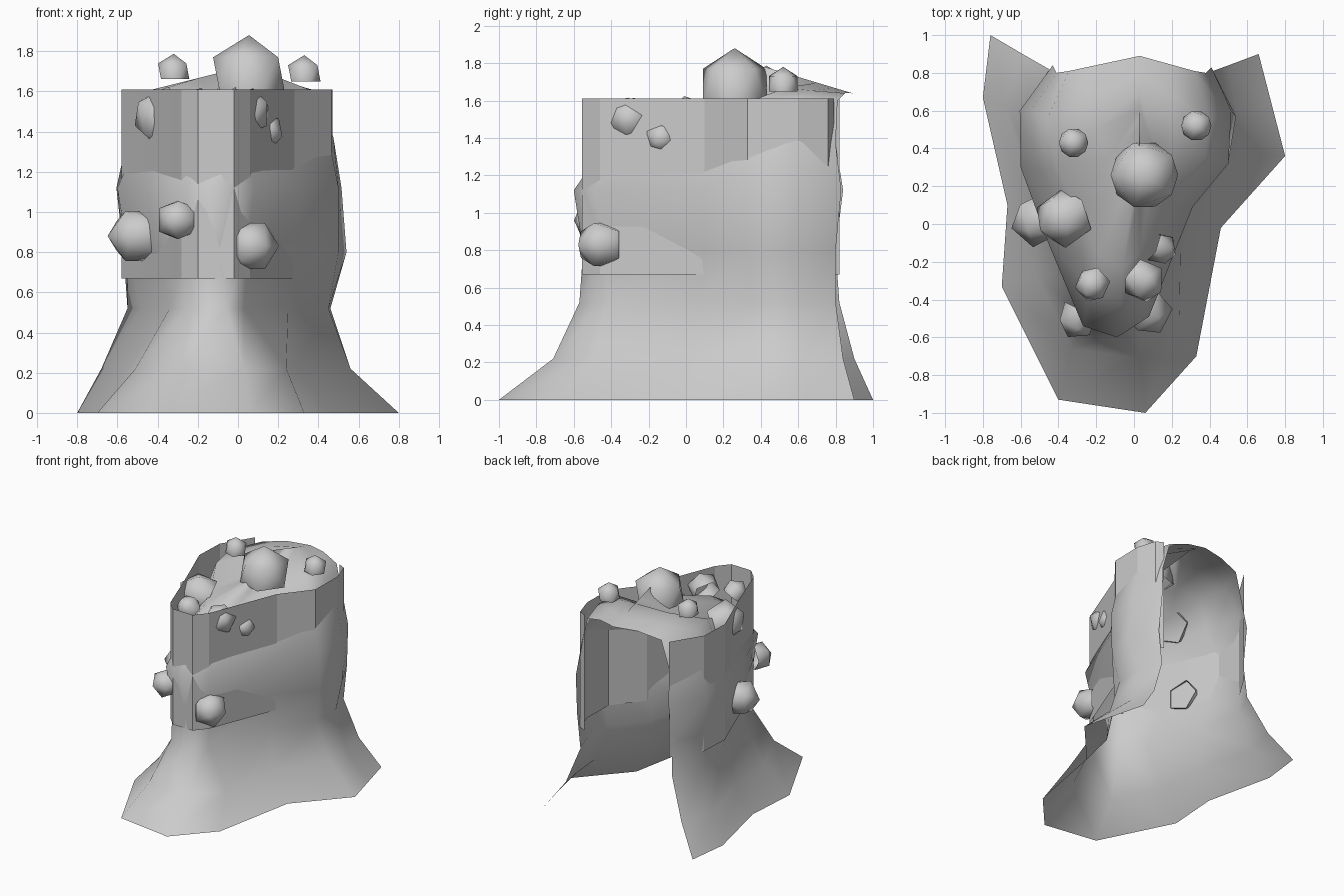
import bpy
import bmesh
from mathutils import Vector

if "Cube" in bpy.data.objects:
    bpy.data.objects.remove(bpy.data.objects["Cube"])


def finish(name, bm, angle):
    """Turn a bmesh into a smooth-shaded object."""
    me = bpy.data.meshes.new(name)
    bm.to_mesh(me)
    bm.free()
    ob = bpy.data.objects.new(name, me)
    bpy.context.collection.objects.link(ob)
    bpy.ops.object.select_all(action='DESELECT')
    ob.select_set(True)
    bpy.context.view_layer.objects.active = ob
    bpy.ops.object.shade_smooth_by_angle(angle=angle)
    return ob


def sheet(name, rows, angle):
    """Loft open rows of points into a single-skin surface."""
    bm = bmesh.new()
    grid = [[bm.verts.new(p) for p in r] for r in rows]
    for a, b in zip(grid, grid[1:]):
        for i in range(len(a) - 1):
            bm.faces.new((a[i], a[i + 1], b[i + 1], b[i]))
    bmesh.ops.remove_doubles(bm, verts=bm.verts, dist=.001)
    return finish(name, bm, angle)


# Stump body: outlines open at the back, from left rear round the front to right rear
levels = {
    0.0: [(-.76, 1), (-.80, .67), (-.67, .1), (-.70, -.33), (-.40, -.93), (.06, -1),
          (.33, -.70), (.46, -.02), (.80, .36), (.73, .63), (.66, .90)],
    .22: [(-.59, .9), (-.68, .63), (-.55, .15), (-.51, -.28), (-.33, -.66), (.03, -.71),
          (.24, -.5), (.29, .02), (.56, .38), (.54, .62), (.5, .84)],
    .52: [(-.45, .82), (-.55, .6), (-.48, .2), (-.34, -.25), (-.25, -.5), (-.06, -.57),
          (.03, -.42), (.25, .07), (.45, .36), (.46, .6), (.39, .8)],
    .80: [(-.43, .8), (-.57, .6), (-.55, .25), (-.40, -.14), (-.26, -.47), (-.09, -.55),
          (.05, -.43), (.28, .09), (.50, .33), (.54, .57), (.42, .8)],
    1.12: [(-.43, .84), (-.605, .6), (-.60, .3), (-.45, -.11), (-.27, -.54), (-.09, -.60),
           (.08, -.49), (.31, .09), (.50, .32), (.515, .6), (.41, .83)],
    1.37: [(-.41, .8), (-.55, .6), (-.49, .28), (-.36, -.03), (-.23, -.33), (-.07, -.43),
           (.04, -.32), (.22, .1), (.45, .34), (.475, .6), (.38, .8)],
}
rows = [[Vector((x, y, z)) for x, y in pts] for z, pts in levels.items()]

# Domed cap: the outline closes towards a ridge that runs to the open back
shoulder, ridge = [], []
for i, p in enumerate(rows[-1]):
    t = abs(i - 5) / 5
    y = .42 + .47 * t
    ridge.append(Vector((.03, y, 1.78 - .3 * (y - .42))))
    end = i in (0, 10)
    shoulder.append(Vector((p.x * .84, .81 if end else .4 + (p.y - .4) * .76,
                            1.6 if t > .5 else 1.49)))
middle = [a.lerp(b, .5) + Vector((0, 0, .02 if abs(i - 5) > 2 else -.03))
          for i, (a, b) in enumerate(zip(shoulder, ridge))]
sheet("stump_body", rows + [shoulder, middle, ridge], 1.2)

# Upright band of bark wrapped around the body
band = [(-.42, .82), (-.57, .58), (-.58, .33), (-.49, .1), (-.41, -.11), (-.28, -.47),
        (-.20, -.55), (-.02, -.555), (.06, -.46), (.28, .1), (.465, .33), (.47, .6),
        (.42, .76), (.36, .79)]
sheet("bark_band", [[(x, y, z) for x, y in band] for z in (.67, 1.14, 1.61)], .3)

# Rounded knobs, open on the side that sits on the stump: position, radius, direction
knobs = [((.055, .26, 1.68), .20, (0, 0, 1)), ((-.32, .43, 1.70), .087, (0, 0, 1)),
         ((.33, .52, 1.69), .09, (0, 0, 1)), ((-.37, .03, 1.47), .16, (-1, -.5, .6)),
         ((.05, -.30, 1.50), .12, (.8, -.5, .4)), ((.14, -.13, 1.40), .09, (1, -.4, -.3)),
         ((-.22, -.32, 1.53), .095, (-.4, -.6, .8)), ((-.51, .02, .88), .145, (-1, -.3, 0)),
         ((-.30, -.50, .96), .11, (-.5, -1, 0)), ((.07, -.46, .83), .135, (.6, -1, 0))]
for c, r, d in knobs:
    bm = bmesh.new()
    bmesh.ops.create_icosphere(bm, subdivisions=1, radius=r)
    low = min(bm.verts, key=lambda v: v.co.z)
    bmesh.ops.delete(bm, geom=[low], context='VERTS')
    ob = finish("knob", bm, 1.2)
    ob.location = c
    ob.rotation_euler = Vector(d).to_track_quat('Z', 'Y').to_euler()
